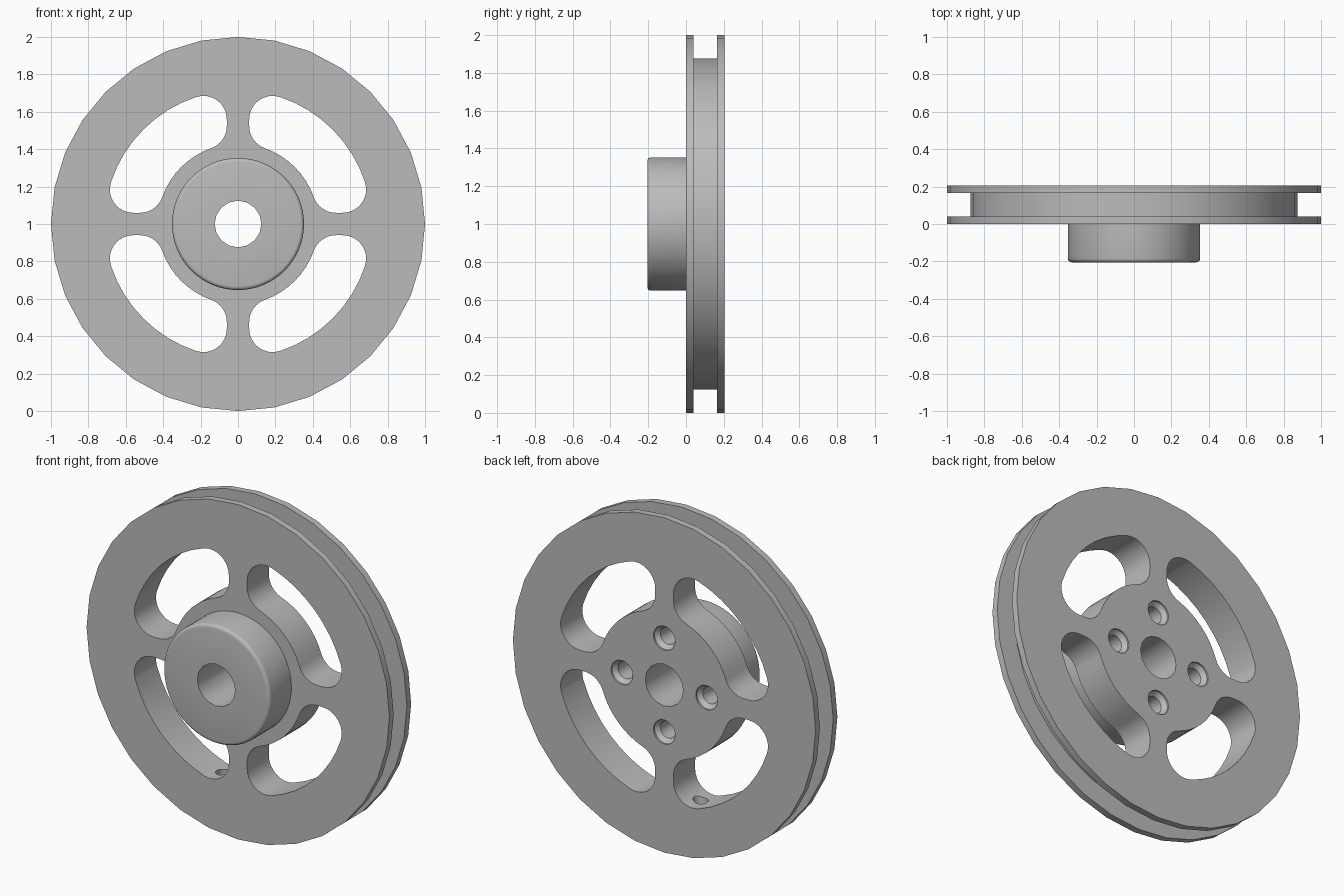
import bpy, bmesh
from math import sin, cos, pi, radians, atan2, sqrt
from mathutils import Matrix, Vector

cube = bpy.data.objects.get("Cube")
if cube:
    bpy.data.objects.remove(cube, do_unlink=True)

CENTRE = 1.0       # height of the axle
HALF = 0.205       # thickness of the disc and length of the hub

grey = bpy.data.materials.new("grey metal")
grey.use_nodes = True
grey.diffuse_color = (0.5, 0.5, 0.5, 1)
grey.node_tree.nodes["Principled BSDF"].inputs["Base Color"].default_value = (0.5, 0.5, 0.5, 1)


def make_object(name, bm):
    bmesh.ops.recalc_face_normals(bm, faces=bm.faces)
    mesh = bpy.data.meshes.new(name)
    bm.to_mesh(mesh)
    bm.free()
    mesh.materials.append(grey)
    obj = bpy.data.objects.new(name, mesh)
    bpy.context.collection.objects.link(obj)
    return obj


def lathe(name, profile, sides, x=0, z=CENTRE):
    """Closed solid turned around a y-parallel axis from (radius, y) points."""
    bm = bmesh.new()
    rings = [[bm.verts.new((x + r * cos(2 * pi * i / sides), y, z + r * sin(2 * pi * i / sides)))
              for i in range(sides)] for r, y in profile]
    for a, b in zip(rings, rings[1:]):
        for i in range(sides):
            j = (i + 1) % sides
            bm.faces.new((a[i], a[j], b[j], b[i]))
    bm.faces.new(rings[0])
    bm.faces.new(rings[-1])
    return make_object(name, bm)


def arc(centre, radius, start, end, steps):
    return [(centre[0] + radius * cos(start + (end - start) * i / steps),
             centre[1] + radius * sin(start + (end - start) * i / steps))
            for i in range(steps + 1)]


def window_outline():
    """Rounded quarter-ring opening between two spokes."""
    inner, outer, spoke, fillet = 0.43, 0.715, 0.06, 0.125
    off = spoke + fillet
    zi = sqrt((inner + fillet) ** 2 - off ** 2)
    zo = sqrt((outer - fillet) ** 2 - off ** 2)
    ai, ao = atan2(zi, off), atan2(zo, off)
    pts = arc((0, 0), outer, pi / 2 - ao, ao, 8)
    pts += arc((off, zo), fillet, ao, pi, 8)[1:]
    pts += arc((off, zi), fillet, pi, pi + ai, 8)
    pts += arc((0, 0), inner, ai, pi / 2 - ai, 8)[1:]
    pts += arc((zi, off), fillet, 1.5 * pi - ai, 1.5 * pi, 8)[1:]
    pts += arc((zo, off), fillet, -pi / 2, pi / 2 - ao, 8)[:-1]
    return pts


def window_cutter(turn):
    bm = bmesh.new()
    c, s = cos(turn), sin(turn)
    face = bm.faces.new([bm.verts.new((x * c - z * s, -0.1, CENTRE + x * s + z * c))
                         for x, z in window_outline()])
    new = bmesh.ops.extrude_face_region(bm, geom=[face])["geom"]
    bmesh.ops.translate(bm, vec=(0, 0.5, 0),
                        verts=[v for v in new if isinstance(v, bmesh.types.BMVert)])
    return make_object("window_cutter", bm)


def combine(target, tool, operation):
    tool.hide_render = True
    bpy.context.view_layer.objects.active = target
    mod = target.modifiers.new("combine", "BOOLEAN")
    mod.object, mod.operation, mod.solver = tool, operation, "EXACT"
    bpy.ops.object.modifier_apply(modifier=mod.name)
    bpy.data.objects.remove(tool, do_unlink=True)


# Grooved disc
flange, groove = 0.04, 0.875
wheel = lathe("pulley_wheel", [(1, 0), (1, flange), (groove, flange),
                               (groove, HALF - flange), (1, HALF - flange), (1, HALF)], 32)

# Openings between the four spokes
for k in range(4):
    combine(wheel, window_cutter(k * pi / 2), "DIFFERENCE")

# Hub with a rounded front edge
edge = [(r, y) for r, y in arc((0.333, -HALF + 0.02), 0.02, -pi / 2, 0, 4)]
combine(wheel, lathe("hub", edge + [(0.353, 0.1)], 64), "UNION")

# Axle bore
combine(wheel, lathe("bore_cutter", [(0.125, -0.5), (0.125, 0.5)], 16), "DIFFERENCE")

# Four countersunk blind bolt holes in the back
for k in range(4):
    a = k * pi / 2
    hole = lathe("bolt_cutter", [(0.05, -0.06), (0.05, HALF - 0.035), (0.072, HALF - 0.01), (0.072, 0.3)],
                 20, 0.28 * cos(a), CENTRE + 0.28 * sin(a))
    combine(wheel, hole, "DIFFERENCE")

# Cord hole through the rim
bm = bmesh.new()
out = Vector((-sin(radians(14)), 0, -cos(radians(14))))
place = Matrix.Translation(out * 0.765 + Vector((0, HALF / 2, CENTRE)))
bmesh.ops.create_cone(bm, cap_ends=True, segments=16, radius1=0.04, radius2=0.04, depth=0.3,
                      matrix=place @ out.to_track_quat("Z", "Y").to_matrix().to_4x4())
combine(wheel, make_object("cord_cutter", bm), "DIFFERENCE")

# Smooth curved walls, crisp edges
bpy.ops.object.select_all(action="DESELECT")
wheel.select_set(True)
bpy.context.view_layer.objects.active = wheel
bpy.ops.object.shade_smooth_by_angle(angle=radians(30))
